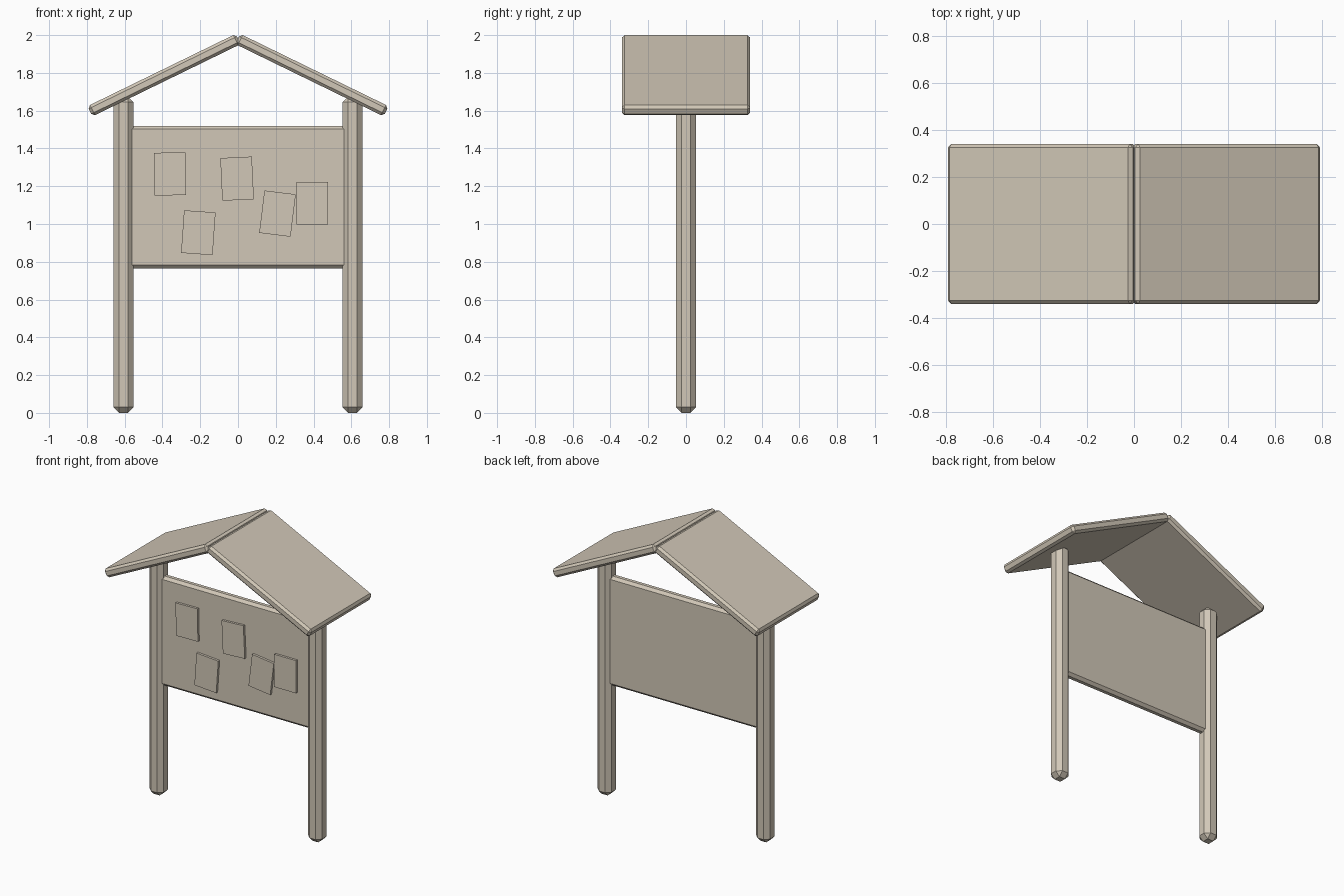
import bpy, bmesh, math
from mathutils import Matrix, Vector

if "Cube" in bpy.data.objects:
    bpy.data.objects.remove(bpy.data.objects["Cube"])

wood = bpy.data.materials.new("pale_wood")
wood.diffuse_color = (0.64, 0.575, 0.475, 1)
wood.use_nodes = True
wood.node_tree.nodes["Principled BSDF"].inputs["Base Color"].default_value = wood.diffuse_color


def box(name, size, loc, bevel=0.0, tilt=0.0):
    """Flat-shaded box with single-step chamfers, tilted about the y axis."""
    bm = bmesh.new()
    bmesh.ops.create_cube(bm, size=1, matrix=Matrix.Diagonal((*size, 1)))
    if bevel:
        bmesh.ops.bevel(bm, geom=bm.edges[:], offset=bevel, offset_type='OFFSET',
                        segments=1, profile=0.5, affect='EDGES')
    bm.transform(Matrix.Translation(loc) @ Matrix.Rotation(tilt, 4, 'Y'))
    mesh = bpy.data.meshes.new(name)
    bm.to_mesh(mesh)
    bm.free()
    mesh.materials.append(wood)
    obj = bpy.data.objects.new(name, mesh)
    bpy.context.collection.objects.link(obj)
    return obj


# Roof slope: one top corner by the ridge, then the slab runs down and outwards
ANGLE = math.radians(26)
LENGTH, THICK = 0.874, 0.06
ridge_corner = Vector((0.0115, 0, 2.0066))
down = Vector((math.cos(ANGLE), 0, -math.sin(ANGLE)))
normal = Vector((math.sin(ANGLE), 0, math.cos(ANGLE)))
centre = ridge_corner + down * LENGTH / 2 - normal * THICK / 2

# Posts and roof slabs on both sides
for side, label in ((-1, "left"), (1, "right")):
    box(label + "_post", (0.106, 0.106, 1.675), (side * 0.606, 0, 0.8375), 0.03)
    box(label + "_roof_slab", (LENGTH, 0.68, THICK),
        (side * centre.x, 0, centre.z), 0.015, side * ANGLE)

# Notice panel set between the posts
box("notice_panel", (1.16, 0.06, 0.755), (0, 0, 1.1425), 0.018)

# Paper sheets pinned on the front: x, z, clockwise tilt in degrees
sheets = [(-0.36, 1.265, -1), (-0.005, 1.24, -2.7), (-0.21, 0.954, 4),
          (0.209, 1.055, 7), (0.392, 1.11, 0)]
for i, (x, z, tilt) in enumerate(sheets, 1):
    box(f"paper_sheet_{i}", (0.167, 0.02, 0.226), (x, -0.036, z),
        tilt=math.radians(tilt))
